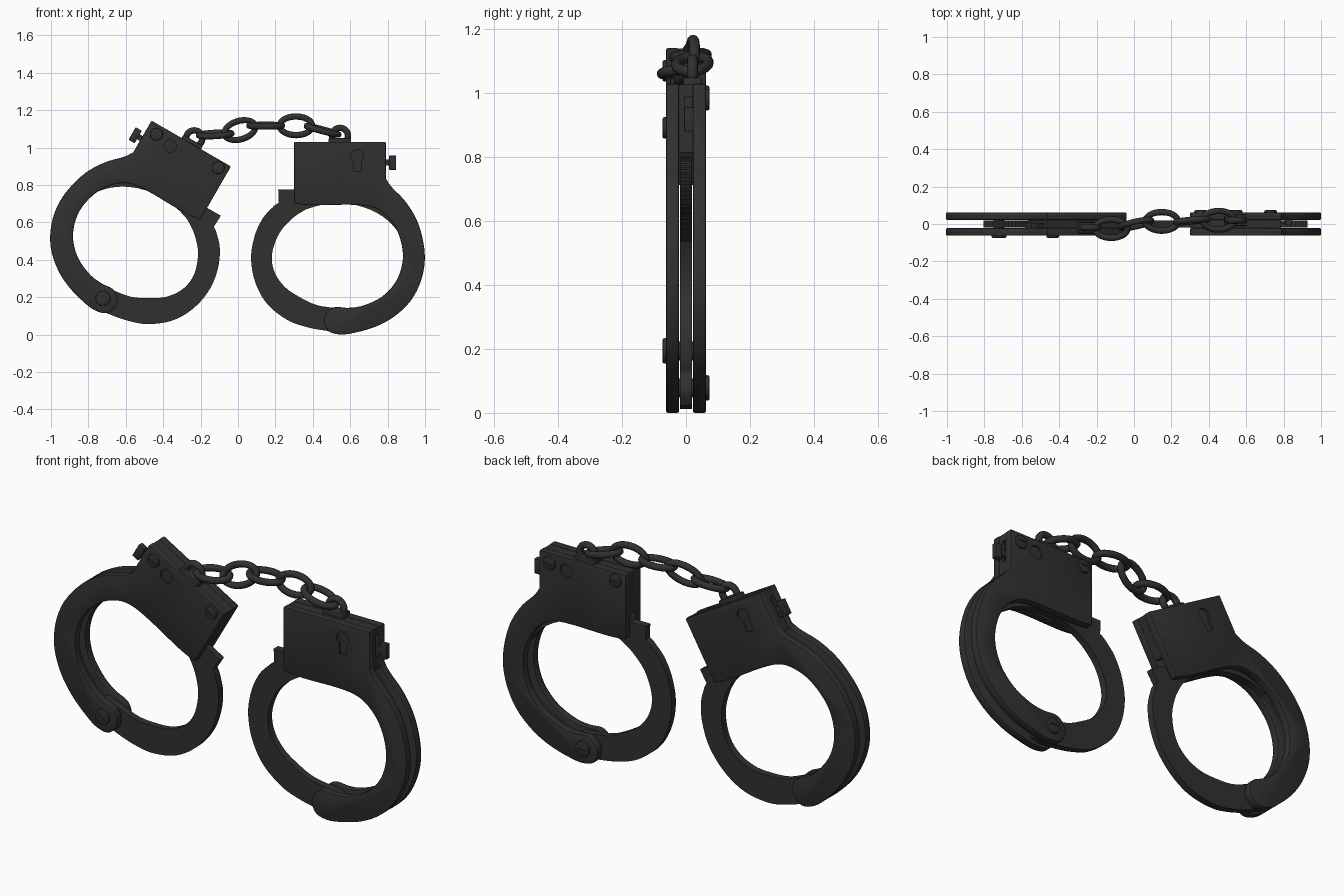
import bpy, bmesh, math
from mathutils import Matrix, Vector

if "Cube" in bpy.data.objects:
    bpy.data.objects.remove(bpy.data.objects["Cube"])

black = bpy.data.materials.new("matte_black")
black.diffuse_color = (0.03, 0.03, 0.03, 1)
black.use_nodes = True
black.node_tree.nodes["Principled BSDF"].inputs["Base Color"].default_value = black.diffuse_color
cuff_parts = []


def finish(ob, cuff=True):
    ob.data.materials.clear()
    ob.data.materials.append(black)
    bpy.ops.object.select_all(action='DESELECT')
    ob.select_set(True)
    bpy.context.view_layer.objects.active = ob
    bpy.ops.object.shade_smooth_by_angle(angle=math.radians(35))
    if cuff:
        cuff_parts.append(ob)
    return ob


def bake(ob):
    dg = bpy.context.evaluated_depsgraph_get()
    me = bpy.data.meshes.new_from_object(ob.evaluated_get(dg))
    ob.modifiers.clear()
    ob.data = me


def smooth(pts, n=6):
    """Catmull-Rom run through the points, sharp at both ends."""
    p = [Vector(q) for q in pts]
    p = [2 * p[0] - p[1]] + p + [2 * p[-1] - p[-2]]
    out = []
    for i in range(1, len(p) - 2):
        a, b, c, d = p[i - 1:i + 3]
        for k in range(n):
            t = k / n
            out.append(0.5 * (2 * b + (c - a) * t + (2 * a - 5 * b + 4 * c - d) * t * t
                              + (3 * b - a - 3 * c + d) * t ** 3))
    out.append(p[-2])
    return out


def slab(name, pts, y0, y1, bevel=0.0):
    """Extrude an x-z outline from y0 to y1."""
    bm = bmesh.new()
    f = bm.faces.new([bm.verts.new((p[0], y0, p[1])) for p in pts])
    r = bmesh.ops.extrude_face_region(bm, geom=[f])
    bmesh.ops.translate(bm, vec=(0, y1 - y0, 0),
                        verts=[v for v in r["geom"] if isinstance(v, bmesh.types.BMVert)])
    bmesh.ops.recalc_face_normals(bm, faces=bm.faces)
    me = bpy.data.meshes.new(name)
    bm.to_mesh(me)
    bm.free()
    ob = bpy.data.objects.new(name, me)
    bpy.context.collection.objects.link(ob)
    if bevel:
        m = ob.modifiers.new("bevel", 'BEVEL')
        m.width, m.segments, m.limit_method = bevel, 2, 'ANGLE'
        m.angle_limit = math.radians(45)
        bake(ob)
    return ob


def block(name, x0, x1, y0, y1, z0, z1, bevel=0.0):
    return slab(name, [(x0, z0), (x1, z0), (x1, z1), (x0, z1)], y0, y1, bevel)


def circle(x, z, r, a0=0, a1=360, n=28):
    return [(x + r * math.cos(math.radians(a0 + (a1 - a0) * i / n)),
             z + r * math.sin(math.radians(a0 + (a1 - a0) * i / n)))
            for i in range(n if a1 - a0 == 360 else n + 1)]


def cut(ob, cutter):
    cutter.hide_render = True
    m = ob.modifiers.new("cut", 'BOOLEAN')
    m.operation, m.solver, m.object = 'DIFFERENCE', 'EXACT', cutter
    bake(ob)
    bpy.data.objects.remove(cutter)


# Cheek plates: lock housing, right half of the ring and rounded pivot end
outline = [(0.30, 0.70), (0.30, 1.03), (0.79, 1.03)]
outline += smooth([(0.79, 0.835), (0.82, 0.79), (0.90, 0.705), (0.965, 0.59), (0.998, 0.44),
                   (0.985, 0.31), (0.93, 0.19), (0.84, 0.10), (0.73, 0.04), (0.60, 0.005),
                   (0.53, 0.002), (0.48, 0.022), (0.459, 0.075), (0.478, 0.122), (0.52, 0.147),
                   (0.59, 0.143), (0.67, 0.155), (0.77, 0.203), (0.845, 0.285), (0.88, 0.39),
                   (0.873, 0.49), (0.835, 0.585), (0.77, 0.655), (0.70, 0.686), (0.60, 0.694),
                   (0.47, 0.692), (0.38, 0.692), (0.30, 0.70)])[:-1]
front = slab("front_cheek_plate", outline, -0.0625, -0.0215, 0.006)
back = slab("back_cheek_plate", outline, 0.0215, 0.0625, 0.006)

# Keyhole recess on the front, round recess behind it
keyhole = circle(0.637, 0.955, 0.034, -55, 235) + [(0.617, 0.875), (0.657, 0.875)]
cut(front, slab("keyhole_cutter", keyhole, -0.08, -0.052))
cut(back, slab("hole_cutter", circle(0.637, 0.962, 0.034), 0.052, 0.08))
finish(front)
finish(back)

# Lock core between the plates, with a slot for the latch
core = block("lock_core", 0.302, 0.787, -0.0225, 0.0225, 0.815, 1.027)
cut(core, block("slot_cutter", 0.77, 0.80, -0.004, 0.02, 0.88, 0.99))
finish(core)

# Swinging arm with ratchet teeth on its tail
arm = smooth([(0.56, 0.012), (0.46, 0.022), (0.36, 0.042), (0.26, 0.08), (0.155, 0.165),
              (0.092, 0.28), (0.07, 0.41), (0.09, 0.53), (0.135, 0.625), (0.195, 0.69)])
arm += [(0.218, 0.705), (0.215, 0.775), (0.305, 0.775)]
teeth = 36
for i in range(teeth):
    for k, r in ((0, 0.0), (0.9, 0.018)):
        a = math.radians(118 - 93 * (i + k) / teeth)
        arm.append((0.535 + (0.415 + r) * math.cos(a), 0.415 + (0.368 + r) * math.sin(a)))
for i in range(15):
    a = math.radians(25 + 85 * i / 14)
    arm.append((0.535 + 0.362 * math.cos(a), 0.415 + 0.287 * math.sin(a)))
arm += smooth([(0.36, 0.668), (0.29, 0.62), (0.22, 0.54), (0.182, 0.43), (0.195, 0.335),
               (0.25, 0.255), (0.33, 0.20), (0.42, 0.158), (0.53, 0.14), (0.60, 0.125),
               (0.62, 0.07), (0.60, 0.025)])
finish(slab("swing_arm", arm, -0.018, 0.018))

# Back rivets and the pivot screw
for name, x, z, r in (("rivet_inner", 0.356, 0.99, 0.034), ("rivet_outer", 0.73, 0.98, 0.034),
                      ("pivot_screw", 0.54, 0.078, 0.04)):
    s = slab(name, circle(x, z, r), 0.05, 0.074, 0.007)
    cut(s, block("screw_cutter", x - 0.022, x + 0.022, 0.07, 0.08, z - 0.004, z + 0.004))
    finish(s)
finish(slab("pivot_pin", circle(0.54, 0.078, 0.03), -0.05, 0.05))

# Latch knob on the side
finish(block("latch_stem", 0.77, 0.82, 0.0, 0.018, 0.905, 0.935))
finish(block("latch_knob", 0.808, 0.846, -0.006, 0.024, 0.88, 0.957, 0.004))

# Chain swivel on top of the housing
finish(block("swivel_base", 0.485, 0.605, -0.01, 0.05, 1.015, 1.05, 0.006))


def torus(name, major, minor):
    bpy.ops.mesh.primitive_torus_add(major_radius=major, minor_radius=minor,
                                     major_segments=36, minor_segments=12)
    bpy.context.object.name = name
    return bpy.context.object


loop = torus("swivel_loop", 0.043, 0.017)
loop.data.transform(Matrix.Translation((0.545, 0.02, 1.062)) @ Matrix.Rotation(math.pi / 2, 4, 'X'))
finish(loop)

# Left cuff: the same cuff turned round and tilted
turn = (Matrix.Translation((-0.25, 0, 1.021)) @ Matrix.Rotation(math.radians(30), 4, 'Y')
        @ Matrix.Rotation(math.pi, 4, 'Z') @ Matrix.Translation((-0.545, 0, -1.03)))
for ob in cuff_parts:
    twin = ob.copy()
    twin.data = ob.data.copy()
    twin.data.transform(turn)
    ob.name, twin.name = "right_" + ob.name, "left_" + ob.name
    bpy.context.collection.objects.link(twin)

# Chain links: centre, rise angle, twist about own length, yaw
links = [((-0.122, -0.025, 1.07), 3, 10, 0), ((0.01, 0.0, 1.093), 18, 75, 14),
         ((0.148, 0.014, 1.117), 0, 5, 0), ((0.31, 0.018, 1.116), 0, 85, 5),
         ((0.452, 0.02, 1.092), -15, 5, 0)]
for i, (c, rise, twist, yaw) in enumerate(links):
    ob = torus("chain_link_%d" % (i + 1), 0.05, 0.017)
    for v in ob.data.vertices:      # stretch the ring into an oval of even wire
        r = math.hypot(v.co.x, v.co.y)
        v.co.x += 0.037 * v.co.x / r
    ob.data.transform(Matrix.Translation(c) @ Matrix.Rotation(math.radians(yaw), 4, 'Z')
                      @ Matrix.Rotation(math.radians(-rise), 4, 'Y')
                      @ Matrix.Rotation(math.radians(twist), 4, 'X'))
    finish(ob, cuff=False)
